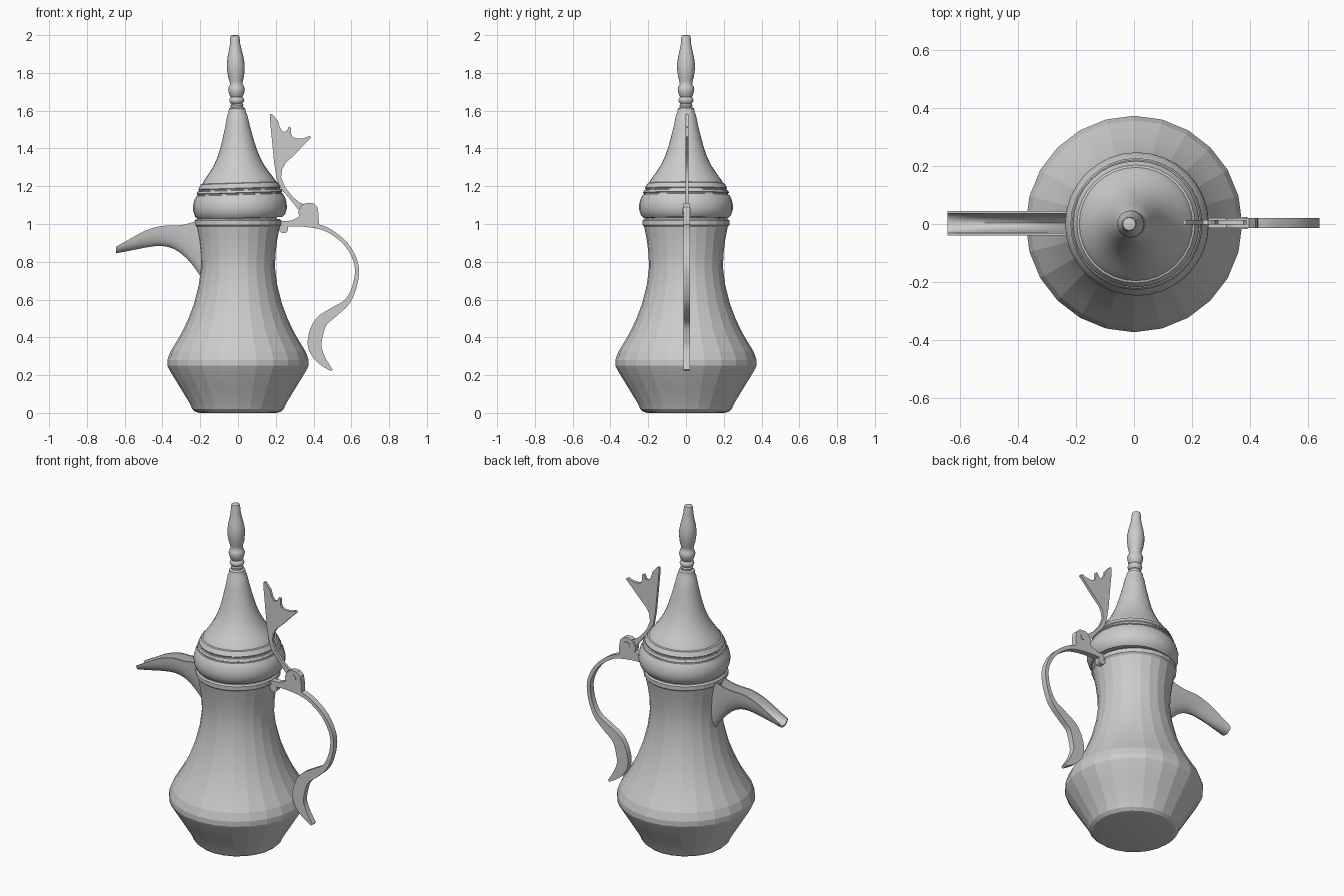
import bpy, bmesh, math
from mathutils import Vector, Matrix


def make(name, bm, angle=None):
    bmesh.ops.recalc_face_normals(bm, faces=bm.faces)
    me = bpy.data.meshes.new(name)
    bm.to_mesh(me)
    bm.free()
    ob = bpy.data.objects.new(name, me)
    bpy.context.collection.objects.link(ob)
    if angle:
        bpy.ops.object.select_all(action='DESELECT')
        bpy.context.view_layer.objects.active = ob
        ob.select_set(True)
        bpy.ops.object.shade_smooth_by_angle(angle=math.radians(angle))
    return ob


def skin(bm, rings, closed=True):
    """Bridge successive vertex rings with quads and cap both ends."""
    vs = [[bm.verts.new(p) for p in r] for r in rings]
    n = len(vs[0])
    for a, b in zip(vs, vs[1:]):
        for i in range(n):
            j = (i + 1) % n
            bm.faces.new((a[i], a[j], b[j], b[i]))
    bm.faces.new(vs[0])
    bm.faces.new(vs[-1])


def lathe(name, profile, seg, angle=None):
    bm = bmesh.new()
    skin(bm, [[(r * math.cos(2 * math.pi * i / seg), r * math.sin(2 * math.pi * i / seg), z)
               for i in range(seg)] for r, z in profile])
    return make(name, bm, angle)


def plate(name, outline, half, y=0.003):
    """Extrude an x-z outline along y."""
    bm = bmesh.new()
    skin(bm, [[(x, y + s * half, z) for x, z in outline] for s in (-1, 1)])
    return make(name, bm, 35)


def spline(pts, steps=5):
    """Catmull-Rom resampling of points of any dimension."""
    p = [Vector(q) for q in [pts[0]] + pts + [pts[-1]]]
    out = []
    for a, b, c, d in zip(p, p[1:], p[2:], p[3:]):
        for k in range(steps):
            t = k / steps
            out.append(0.5 * (2 * b + (c - a) * t + (2 * a - 5 * b + 4 * c - d) * t * t
                              + (3 * b - a - 3 * c + d) * t ** 3))
    return out + [p[-1]]


# Pot body: faceted waisted vessel with a short neck under the lid
lathe("pot_body", [
    (.20, 0), (.225, .005), (.242, .02), (.255, .05), (.31, .14), (.362, .225), (.374, .25),
    (.374, .28), (.358, .325), (.33, .37), (.295, .43), (.262, .50), (.232, .58), (.207, .68),
    (.196, .77), (.198, .84), (.208, .92), (.221, .985), (.23, .995), (.23, 1.018),
    (.222, 1.026), (.205, 1.026), (.205, 1.06)], 24, 12)

# Lid with two engraved bands, leaning slightly
lid = lathe("lid", [
    (.19, 1.03), (.222, 1.03), (.238, 1.045), (.248, 1.075), (.248, 1.105), (.24, 1.135),
    (.228, 1.155), (.222, 1.157), (.222, 1.163), (.228, 1.166), (.222, 1.178), (.215, 1.18),
    (.215, 1.186), (.218, 1.19), (.204, 1.215), (.196, 1.218), (.192, 1.226), (.18, 1.243),
    (.157, 1.275), (.134, 1.31), (.112, 1.355), (.096, 1.40), (.082, 1.45), (.066, 1.515),
    (.052, 1.58), (.046, 1.592), (.043, 1.612), (.03, 1.62)], 32, 35)

# Turned finial with beads
finial = lathe("finial", [
    (.03, 1.60), (.034, 1.63), (.029, 1.637), (.037, 1.645), (.04, 1.655), (.037, 1.665),
    (.03, 1.672), (.036, 1.68), (.042, 1.70), (.044, 1.715), (.04, 1.728), (.033, 1.74),
    (.035, 1.755), (.042, 1.78), (.047, 1.82), (.047, 1.85), (.042, 1.885), (.034, 1.92),
    (.027, 1.955), (.025, 1.985), (.022, 1.997), (.012, 2.0)], 20, 40)

pivot = Matrix.Translation((.01, 0, 1.1))
tilt = pivot @ Matrix.Rotation(math.radians(-1.7), 4, 'Y') @ Matrix.Translation((0, 0, -1.1))
for part in (lid, finial):
    part.data.transform(tilt)

# Spout: open trough with a U section (x, rim height, keel height)
stations = spline([(-.17, 1.02, .67), (-.22, 1.015, .755), (-.28, .998, .825), (-.34, .991, .868),
                   (-.41, .989, .884), (-.49, .965, .875), (-.56, .928, .861), (-.645, .88, .845)], 3)
bm = bmesh.new()
rings = []
arc = [math.pi * (k / 10 - .5) for k in range(11)]
for x, top, low in stations:
    d = top - low
    outer = [(x, .003 + .042 * math.sin(a), top - d * math.cos(a)) for a in arc]
    inner = [(x, .003 + .034 * math.sin(a), top - (d - .009) * math.cos(a)) for a in reversed(arc)]
    rings.append(outer + inner)
skin(bm, rings)
make("spout", bm, 35)

# Handle: curved strap that swells into a leaf (x, z, width)
path = spline([(.22, 1.0, .03), (.33, 1.002, .03), (.43, .985, .024), (.49, .96, .022),
               (.566, .90, .021), (.614, .824, .021), (.63, .75, .022), (.614, .66, .024),
               (.577, .588, .032), (.513, .538, .05), (.444, .485, .064), (.413, .416, .075),
               (.407, .347, .07), (.44, .283, .05), (.497, .225, .012)], 5)
left, right = [], []
for i, p in enumerate(path):
    d = path[min(i + 1, len(path) - 1)] - path[max(i - 1, 0)]
    n = Vector((-d.y, d.x)).normalized() * p.z / 2
    left.append((p.x + n.x, p.y + n.y))
    right.append((p.x - n.x, p.y - n.y))
bm = bmesh.new()
skin(bm, [[(l[0], -.014, l[1]), (r[0], -.014, r[1]), (r[0], .02, r[1]), (l[0], .02, l[1])]
          for l, r in zip(left, right)])
make("handle", bm, 35)

# Hinge knuckle, its pin, and the small rivet lug against the neck
plate("hinge", [(.25, 1.005), (.275, 1.015), (.325, 1.04), (.318, 1.065), (.335, 1.098),
                (.36, 1.112), (.398, 1.11), (.42, 1.09), (.427, 1.05), (.428, .99), (.34, .995)], .017)


def disc(name, x, z, r, depth):
    plate(name, [(x + r * math.cos(math.tau * i / 16), z + r * math.sin(math.tau * i / 16))
                 for i in range(16)], depth)


disc("hinge_pin", .375, 1.07, .018, .021)
disc("handle_lug", .242, .975, .024, .016)

# Thumb lever with a three-pointed crest
plate("thumb_lever", [
    (.34, 1.05), (.30, 1.10), (.26, 1.15), (.225, 1.19), (.206, 1.235), (.192, 1.317), (.182, 1.42),
    (.169, 1.555), (.17, 1.582), (.18, 1.582), (.212, 1.545), (.222, 1.51), (.238, 1.488),
    (.256, 1.49), (.27, 1.516), (.28, 1.51), (.282, 1.475), (.29, 1.46), (.312, 1.453),
    (.345, 1.454), (.378, 1.466), (.388, 1.457), (.36, 1.43), (.302, 1.37), (.25, 1.32),
    (.234, 1.29), (.228, 1.248), (.249, 1.195), (.291, 1.142), (.325, 1.115), (.355, 1.10)], .008, .006)
